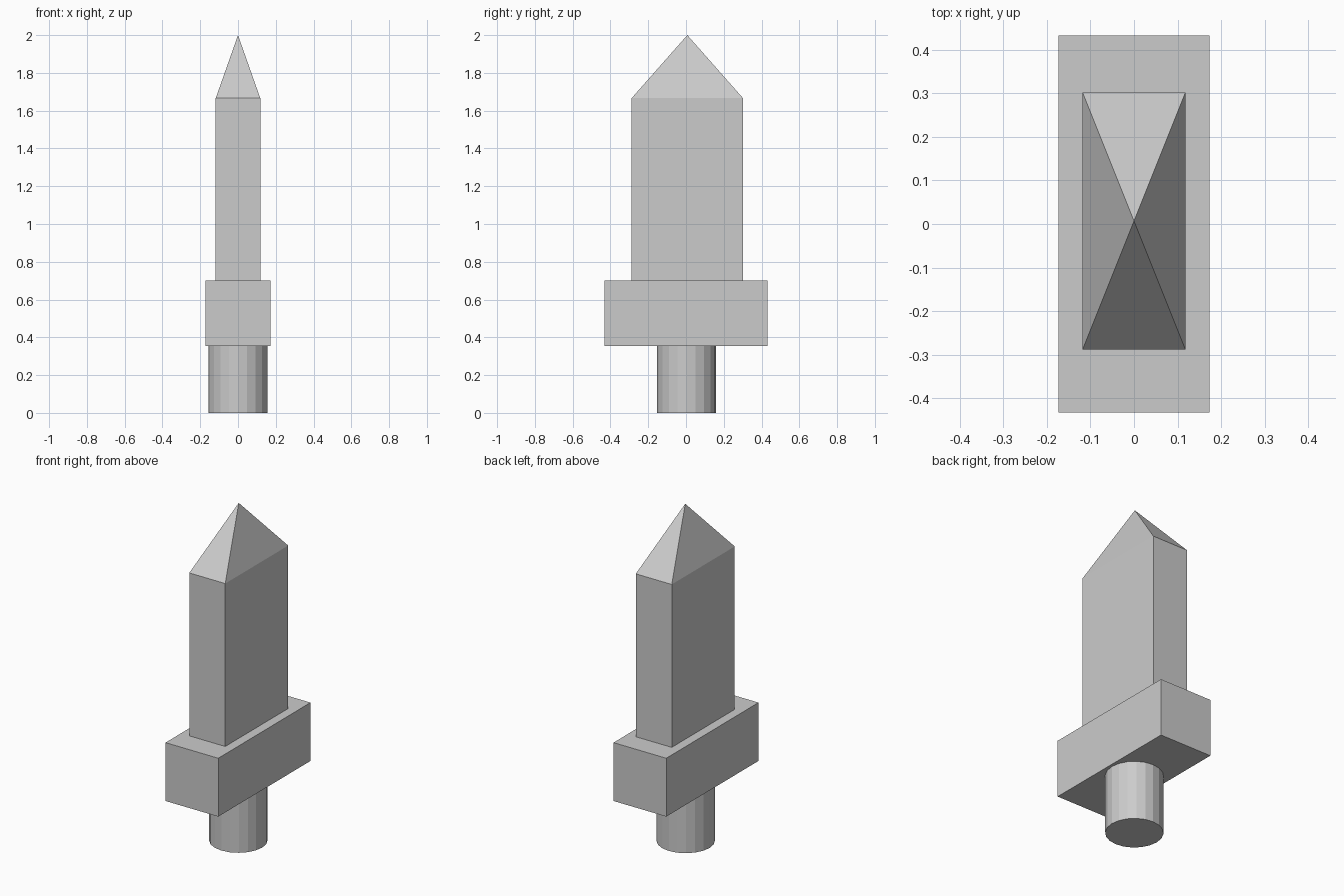
import bpy, bmesh
from mathutils import Matrix, Vector

if "Cube" in bpy.data.objects:
    bpy.data.objects.remove(bpy.data.objects["Cube"])


def finish(name, bm):
    bmesh.ops.recalc_face_normals(bm, faces=bm.faces)
    mesh = bpy.data.meshes.new(name)
    bm.to_mesh(mesh)
    bm.free()
    obj = bpy.data.objects.new(name, mesh)
    bpy.context.collection.objects.link(obj)
    return obj


def box(size, center):
    bm = bmesh.new()
    bmesh.ops.create_cube(bm, size=1, matrix=Matrix.Translation(center) @ Matrix.Diagonal((*size, 1)))
    return bm


# Round grip
bm = bmesh.new()
bmesh.ops.create_cone(bm, cap_ends=True, segments=20, radius1=0.157, radius2=0.157,
                      depth=0.354, matrix=Matrix.Translation((0, 0.003, 0.177)))
finish("grip", bm)

# Wide crossguard block
finish("crossguard", box((0.346, 0.864, 0.346), (0, 0, 0.527)))

# Blade: a slab with its top face poked up into a point
bm = box((0.236, 0.59, 0.966), (0, 0.007, 1.183))
top = max(bm.faces, key=lambda f: f.calc_center_median().z)
tip = bmesh.ops.poke(bm, faces=[top])["verts"][0]
tip.co = Vector((0, 0.007, 2))
finish("blade", bm)
